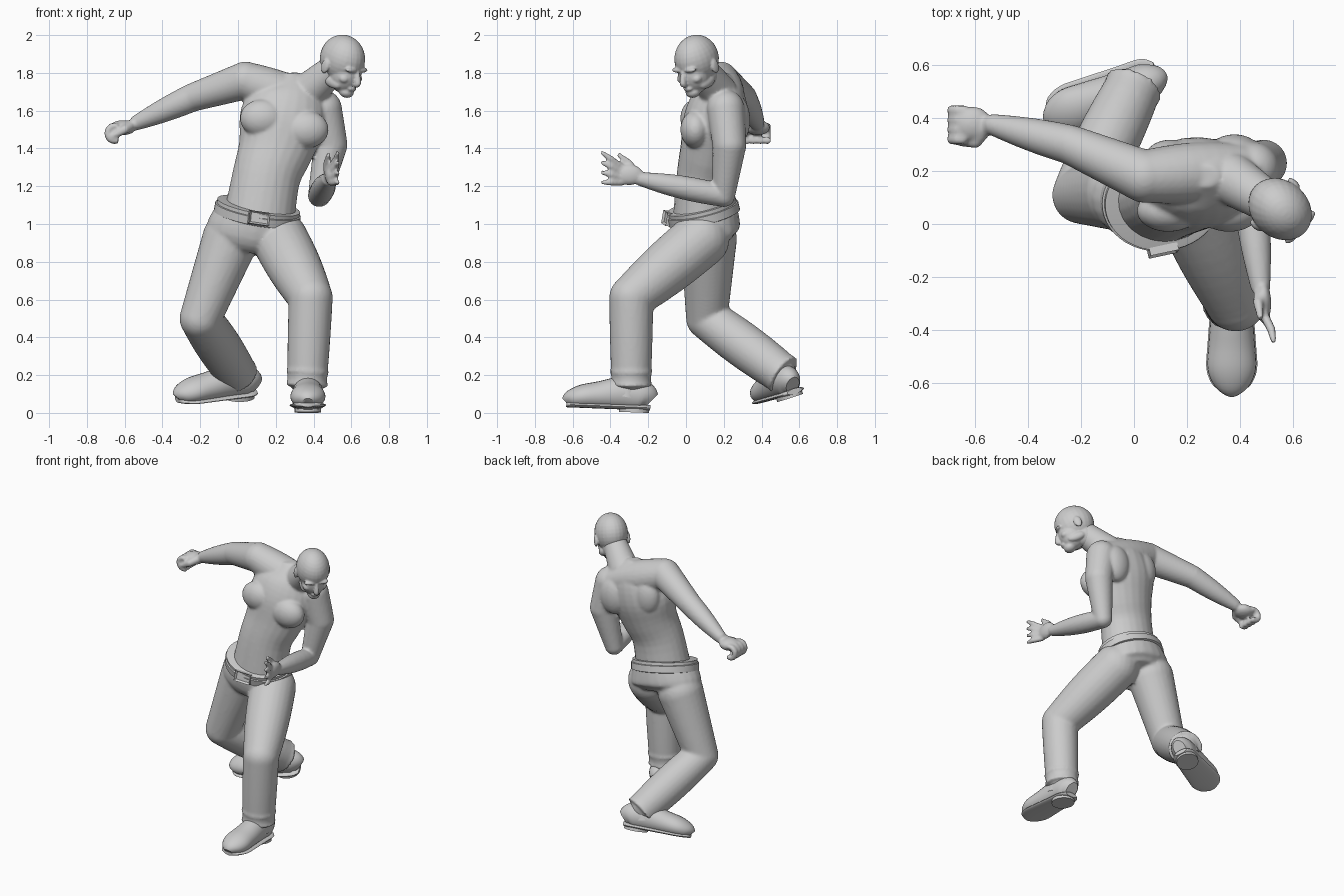
import bpy, bmesh
from math import sin, cos, pi, radians
from mathutils import Vector, Matrix, Euler

if "Cube" in bpy.data.objects:
    bpy.data.objects.remove(bpy.data.objects["Cube"])

grey = bpy.data.materials.new("plain_grey")
grey.use_nodes = True
grey.diffuse_color = (0.6, 0.6, 0.6, 1)
grey.node_tree.nodes["Principled BSDF"].inputs["Base Color"].default_value = grey.diffuse_color


def catmull(a, b, c, d, t):
    """Smooth curve between b and c."""
    bend = 2 * a - 5 * b + 4 * c - d
    twist = 3 * b - a - 3 * c + d
    return b + (c - a) * t / 2 + bend * t * t / 2 + twist * t ** 3 / 2


def tube(bm, stations, mat=Matrix(), steps=4, sides=24, floor=None):
    """Loft oval rings along stations of x, y, z, half width and half depth."""
    st = [Vector(s if len(s) == 5 else (*s, s[-1])) for s in stations]
    last = len(st) - 1
    pts = []
    for i in range(last):
        before, after = st[max(i - 1, 0)], st[min(i + 2, last)]
        pts += [catmull(before, st[i], st[i + 1], after, k / steps) for k in range(steps)]
    pts.append(st[last])
    rings = []
    for i, p in enumerate(pts):
        along = (pts[min(i + 1, len(pts) - 1)] - pts[max(i - 1, 0)]).to_3d().normalized()
        across = Vector((1, 0, 0))
        across = (across - along * across.dot(along)).normalized()
        depth = along.cross(across)
        ring = []
        for k in range(sides):
            angle = 2 * pi * k / sides
            co = p.to_3d() + across * cos(angle) * p[3] + depth * sin(angle) * p[4]
            if floor is not None:
                co.z = max(co.z, floor)
            ring.append(bm.verts.new(mat @ co))
        rings.append(ring)
    for low, high in zip(rings, rings[1:]):
        for k in range(sides):
            j = (k + 1) % sides
            bm.faces.new((low[k], low[j], high[j], high[k]))
    bm.faces.new(rings[0][::-1])
    bm.faces.new(rings[-1])


def blob(bm, centre, radii, mat=Matrix()):
    """Add an ellipsoid."""
    place = mat @ Matrix.Translation(centre) @ Matrix.Diagonal((*radii, 1))
    bmesh.ops.create_uvsphere(bm, u_segments=24, v_segments=16, radius=1, matrix=place)


def limb(bm, start, end, thick, thin, belly=0.0):
    """Add a tapered limb with a round joint at its start and a muscle belly."""
    steps = 8
    stations = []
    for k in range(steps + 1):
        t = k / steps
        radius = thick + (thin - thick) * t + belly * sin(pi * t)
        stations.append((*start.lerp(end, t), radius))
    tube(bm, stations, steps=1)
    blob(bm, start, (thick, thick, thick))


def finish(bm, name, voxel=0, smooth=4):
    """Turn a bmesh into a smooth object, fusing overlapping pieces if asked."""
    bmesh.ops.recalc_face_normals(bm, faces=bm.faces)
    mesh = bpy.data.meshes.new(name)
    bm.to_mesh(mesh)
    bm.free()
    ob = bpy.data.objects.new(name, mesh)
    bpy.context.scene.collection.objects.link(ob)
    mesh.materials.append(grey)
    if voxel:
        fuse = ob.modifiers.new("fuse", 'REMESH')
        fuse.mode, fuse.voxel_size, fuse.use_smooth_shade = 'VOXEL', voxel, True
        soften = ob.modifiers.new("soften", 'SMOOTH')
        soften.factor, soften.iterations = 0.5, smooth
    else:
        bpy.ops.object.select_all(action='DESELECT')
        ob.select_set(True)
        bpy.context.view_layer.objects.active = ob
        bpy.ops.object.shade_smooth_by_angle(angle=radians(40))


# Joints of the pose
right_shoulder = Vector((.04, .18, 1.76))
right_elbow = Vector((-.24, .3, 1.67))
right_wrist = Vector((-.55, .38, 1.53))
left_shoulder = Vector((.45, .21, 1.61))
left_biceps = Vector((.49, .23, 1.42))
left_elbow = Vector((.43, .2, 1.15))
left_wrist = Vector((.48, -.25, 1.24))
neck_base = Vector((.37, .17, 1.7))
head_centre = Vector((.56, .05, 1.87))
left_hip = Vector((.22, .08, .92))
left_knee = Vector((.385, -.29, .61))
left_hem = Vector((.365, -.29, .14))
right_hip = Vector((-.04, .12, .92))
right_knee = Vector((-.2, .11, .5))
right_hem = Vector((0, .52, .2))

# Torso with chest, shoulder girdle and shoulder blades
bm = bmesh.new()
tube(bm, [(.11, .09, 1.02, .19, .16), (.15, .1, 1.25, .18, .15), (.2, .13, 1.4, .2, .16),
          (.24, .16, 1.56, .23, .17), (.27, .18, 1.7, .18, .13), (.27, .18, 1.8, .05, .04)])
limb(bm, right_shoulder, left_shoulder, .1, .09, .02)
for chest, blade in (((.13, .05, 1.56), (.14, .25, 1.6)), ((.36, .05, 1.5), (.38, .27, 1.55))):
    blob(bm, chest, (.12, .08, .1))
    blob(bm, blade, (.1, .07, .13))

# Neck and arms
limb(bm, neck_base, head_centre, .1, .07)
limb(bm, right_shoulder, right_elbow, .1, .075)
limb(bm, right_elbow, right_wrist, .075, .038, .006)
limb(bm, left_shoulder, left_biceps, .1, .09)
limb(bm, left_biceps, left_elbow, .09, .06)
limb(bm, left_elbow, left_wrist, .06, .036, .014)

# Right hand, fingers curled round an arc
blob(bm, right_wrist + Vector((-.06, 0, -.02)), (.07, .065, .04))
for k in range(4):
    knuckle = right_wrist + Vector((-.1, .037 * k - .06, -.05))
    arc = [radians(a) for a in range(70, 300, 45)]
    tube(bm, [(*(knuckle + Vector((cos(a), 0, sin(a))) * .04), .019) for a in arc], sides=12)
thumb = right_wrist + Vector((-.05, -.07, -.03))
limb(bm, right_wrist, thumb, .03, .024)
limb(bm, thumb, thumb + Vector((-.07, 0, -.04)), .024, .014)

# Left hand, open with the fingers fanned upward
blob(bm, left_wrist + Vector((.01, -.05, .02)), (.03, .075, .055))
for k in range(4):
    root = left_wrist + Vector((.01, -.09, .027 * k - .02))
    joint = root + Vector((.03, -.06, .015 * k))
    limb(bm, root, joint, .018, .017)
    limb(bm, joint, joint + Vector((.01, -.05, .012 * k)), .017, .011)
thumb = left_wrist + Vector((-.01, -.05, .08))
limb(bm, left_wrist, thumb, .026, .02)
limb(bm, thumb, thumb + Vector((.01, -.06, .05)), .02, .012)
finish(bm, "bare_upper_body", .0095)

# Head, built facing forward and then turned toward its left and down
bm = bmesh.new()
turn = Matrix.Translation(head_centre) @ Euler((radians(22), 0, radians(48))).to_matrix().to_4x4()
skull, face, chin = (0, .01, 0), (0, -.04, -.07), (0, -.08, -.15)
blob(bm, skull, (.108, .13, .128), turn)
blob(bm, face, (.084, .085, .1), turn)
blob(bm, chin, (.042, .04, .032), turn)
blob(bm, (0, -.11, -.12), (.03, .02, .016), turn)
blob(bm, (0, .04, -.1), (.07, .07, .08), turn)
tube(bm, [(0, -.11, -.02, .012), (0, -.14, -.08, .018), (0, -.12, -.09, .015)], turn, sides=12)
for side in (-1, 1):
    brow, cheek = (side * .04, -.105, -.016), (side * .05, -.08, -.075)
    jaw, ear = (side * .06, -.02, -.12), (side * .108, .02, -.045)
    blob(bm, brow, (.042, .02, .014), turn)
    blob(bm, cheek, (.03, .03, .026), turn)
    blob(bm, jaw, (.024, .06, .03), turn)
    blob(bm, ear, (.012, .026, .04), turn)
finish(bm, "head", .006, 3)

# Trousers with folds gathered above each hem
bm = bmesh.new()
tube(bm, [(.07, .13, .89, .19, .13), (.08, .11, .95, .25, .18), (.11, .09, 1.08, .21, .18)])
limb(bm, left_hip, left_knee, .15, .117, .01)
limb(bm, left_knee, left_hem, .117, .104, .002)
limb(bm, right_hip, right_knee, .15, .11)
limb(bm, right_knee, right_hem, .11, .106, .012)
for knee, hem in ((left_knee, left_hem), (right_knee, right_hem)):
    for fold in (0, .16):
        centre = hem.lerp(knee, fold)
        limb(bm, hem.lerp(knee, fold + .1), centre, .1, .114)
finish(bm, "trousers", .011)

# Belt and waistband, square to the tilted waist
tilt = Vector((.18, -.24, 1)).normalized()
waist = Vector((.103, .09, 1.06))


def band(name, middle, height, grow):
    """Add an oval band with narrowed rims."""
    b = bmesh.new()
    rims = [(-.5, .012), (-.42, 0), (.42, 0), (.5, .012)]
    tube(b, [(*(waist + tilt * (middle + height * h)), .23 + grow - inset, .195 + grow - inset)
             for h, inset in rims], steps=1, sides=48)
    finish(b, name)


band("belt", -.004, .052, 0)
band("waistband", .03, .024, -.008)

# Buckle frame with sunken middle
bm = bmesh.new()
lean = Euler((radians(-8), radians(8), radians(12))).to_matrix().to_4x4()
place = Matrix.Translation((.11, -.1, 1.03)) @ lean @ Matrix.Diagonal((.11, .03, .07, 1))
bmesh.ops.create_cube(bm, size=1, matrix=place)
front = min(bm.faces, key=lambda f: f.calc_center_median().y)
bmesh.ops.inset_region(bm, faces=[front], thickness=.013, depth=0)
bmesh.ops.translate(bm, verts=front.verts, vec=(0, .012, 0))
finish(bm, "belt_buckle")


def shoe(name, origin, forward, up):
    """Build a shoe from heel to toe as y, half width and height."""
    y = -Vector(forward).normalized()
    x = y.cross(Vector(up)).normalized()
    place = Matrix((x, y, x.cross(y))).transposed().to_4x4()
    place.translation = origin
    plan = [(.22, .04, .11), (.18, .07, .16), (.08, .078, .18), (-.05, .088, .15),
            (-.14, .092, .13), (-.2, .068, .1), (-.225, .03, .065)]
    b = bmesh.new()
    tube(b, [(0, y, top * .55, wide, top * .5) for y, wide, top in plan], place, floor=.02)
    tube(b, [(0, y, .028, wide + .004, .015) for y, wide, top in plan], place)
    # Ankle and heel block
    tube(b, [(0, .09, .08, .08), (0, .11, .2, .07)], place)
    tube(b, [(0, .135, 0, .07, .08), (0, .135, .03, .07, .08)], place, steps=1)
    finish(b, name)


shoe("left_shoe", (.37, -.41, .008), (0, -1, .04), (0, .04, 1))
shoe("right_shoe", (-.115, .5, .066), (-.92, -.38, -.1), (0, -.33, 1))
